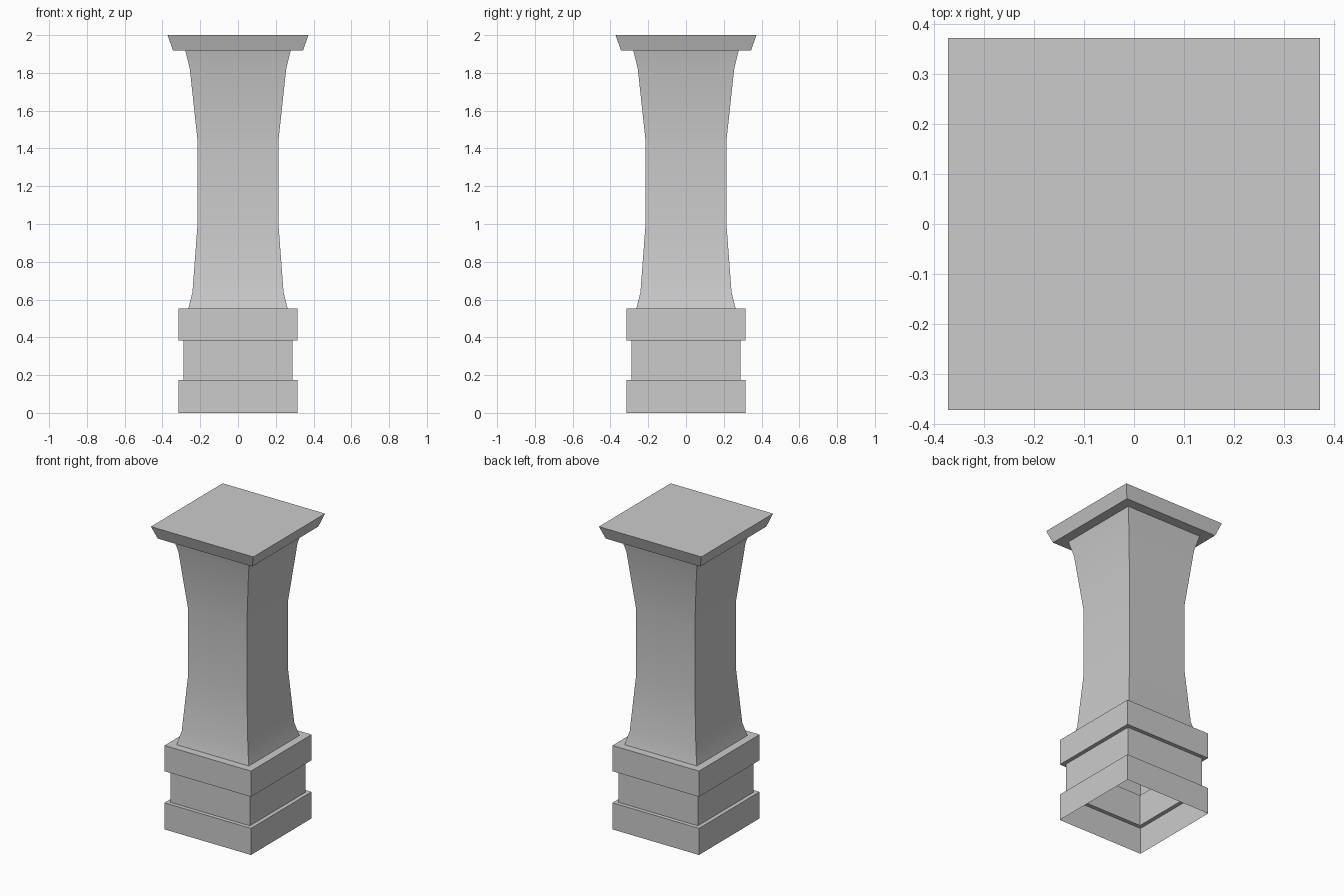
import bpy, bmesh

if "Cube" in bpy.data.objects:
    bpy.data.objects.remove(bpy.data.objects["Cube"])


def square_shell(name, profile, cap_top=False):
    """Open square shell swept through (half width, height) profile points."""
    bm = bmesh.new()
    rings = [[bm.verts.new((sx * w, sy * w, z))
              for sx, sy in ((-1, -1), (1, -1), (1, 1), (-1, 1))]
             for w, z in profile]
    for low, high in zip(rings, rings[1:]):
        for i in range(4):
            j = (i + 1) % 4
            bm.faces.new((low[i], low[j], high[j], high[i]))
    if cap_top:
        bm.faces.new(rings[-1])
    mesh = bpy.data.meshes.new(name)
    bm.to_mesh(mesh)
    bm.free()
    obj = bpy.data.objects.new(name, mesh)
    bpy.context.collection.objects.link(obj)
    return obj


# Stepped base, open and hollow underneath
square_shell("base", [(0.315, 0), (0.315, 0.175), (0.289, 0.175), (0.289, 0.383),
                      (0.315, 0.383), (0.315, 0.552), (0.263, 0.552)])

# Waisted shaft, smooth along its height with sharp corners
shaft = square_shell("shaft", [(0.263, 0.552), (0.241, 0.64), (0.214, 1.0),
                               (0.214, 1.44), (0.255, 1.82), (0.279, 1.918)])

# Flared top slab with its underside ledge
square_shell("top_slab", [(0.279, 1.918), (0.344, 1.918), (0.373, 2.0)], cap_top=True)

bpy.context.view_layer.objects.active = shaft
shaft.select_set(True)
bpy.ops.object.shade_smooth_by_angle()
